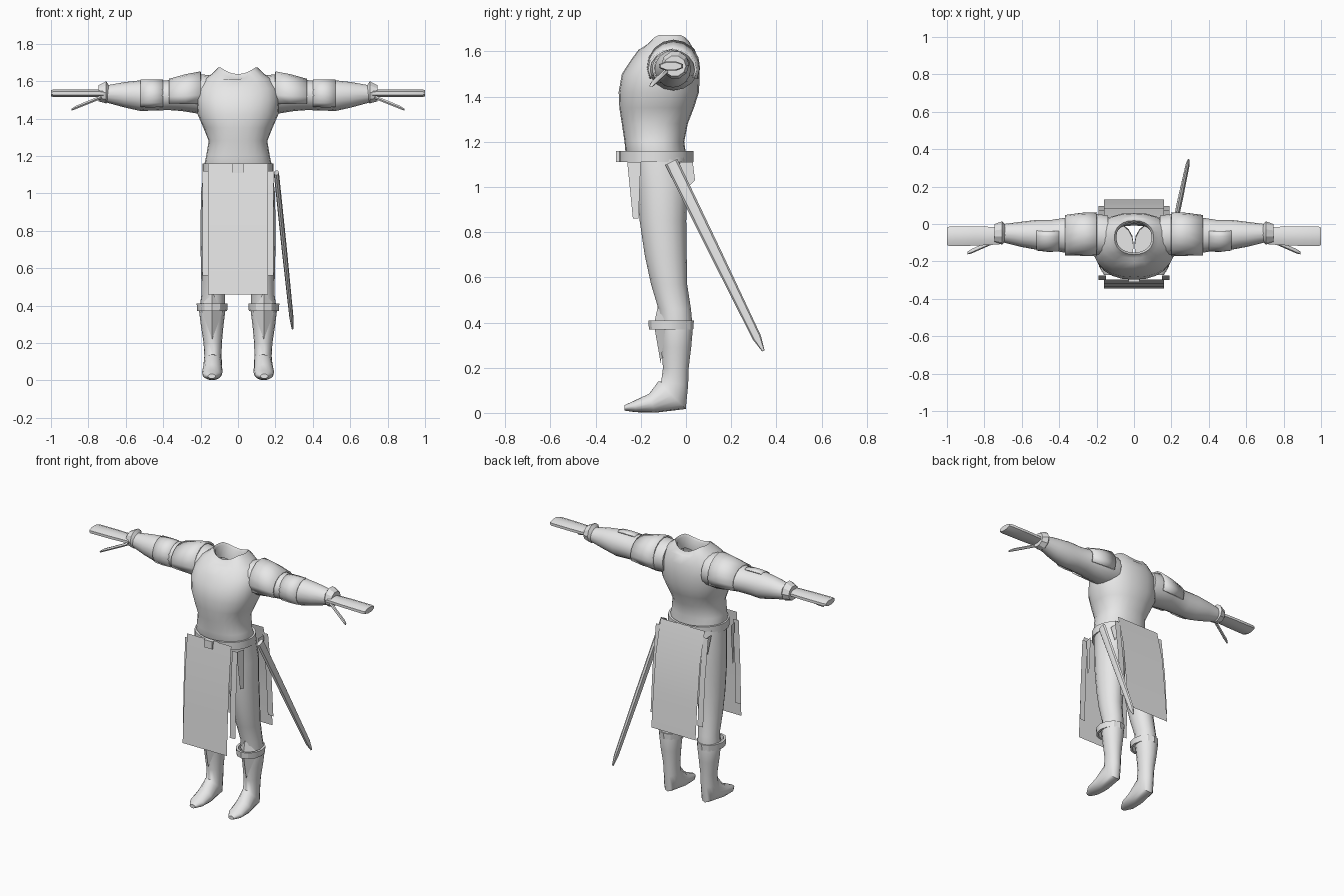
import bpy, bmesh, math
from mathutils import Vector

if "Cube" in bpy.data.objects:
    bpy.data.objects.remove(bpy.data.objects["Cube"])

grey = bpy.data.materials.new("light grey")
grey.diffuse_color = (0.8, 0.8, 0.8, 1)
grey.use_nodes = True
grey.node_tree.nodes["Principled BSDF"].inputs["Base Color"].default_value = grey.diffuse_color


def finish(name, bm, angle=40, thick=0.0):
    bmesh.ops.recalc_face_normals(bm, faces=bm.faces)
    me = bpy.data.meshes.new(name)
    bm.to_mesh(me)
    bm.free()
    me.materials.append(grey)
    ob = bpy.data.objects.new(name, me)
    bpy.context.collection.objects.link(ob)
    bpy.ops.object.select_all(action='DESELECT')
    bpy.context.view_layer.objects.active = ob
    ob.select_set(True)
    if thick:
        ob.modifiers.new("thickness", 'SOLIDIFY').thickness = thick
    bpy.ops.object.shade_smooth_by_angle(angle=math.radians(angle))
    return ob


def skin(name, rings, closed=True, caps=(True, True), angle=40, thick=0.0):
    """Bridge a list of point rings into one surface."""
    bm = bmesh.new()
    rows = [[bm.verts.new(p) for p in r] for r in rings]
    n = len(rows[0])
    for a, b in zip(rows, rows[1:]):
        for i in range(n if closed else n - 1):
            j = (i + 1) % n
            bm.faces.new((a[i], a[j], b[j], b[i]))
    for use, row in zip(caps, (rows[0], rows[-1])):
        if use and closed:
            bm.faces.new(row)
    return finish(name, bm, angle, thick)


def ring(c, u, v, n=16, power=1.0, start=0, sweep=360):
    """Rounded cross-section around c with half axes u and v."""
    c, u, v = Vector(c), Vector(u), Vector(v)
    count = n if sweep == 360 else n + 1
    out = []
    for i in range(count):
        t = math.radians(start + sweep * i / n)
        cs, sn = math.cos(t), math.sin(t)
        out.append(c + u * math.copysign(abs(cs) ** power, cs)
                   + v * math.copysign(abs(sn) ** power, sn))
    return out


def flat_ring(x, y, z, rx, ry, n=20, power=1.0):
    return ring((x, y, z), (rx, 0, 0), (0, ry, 0), n, power)


def arm_ring(s, x, y, z, ry, rz, **kw):
    return ring((s * x, y, z), (0, ry, 0), (0, 0, rz), **kw)


def band(name, x, y, z0, z1, rx, ry, t=0.015, flare=0.0, n=16):
    """Hollow band around a limb or the waist."""
    r = [flat_ring(x, y, z, rx + d, ry + d, n) for z, d in
         ((z0, -t), (z0, 0), (z1, flare), (z1, flare - t), (z0, -t))]
    return skin(name, r, caps=(False, False), angle=30)


def sheet(name, profile, x0, x1):
    """Hanging cloth: a side profile stretched across x."""
    return skin(name, [[(x, y, z) for y, z in profile] for x in (x0, x1)],
                closed=False)


def plate(name, faces):
    bm = bmesh.new()
    for f in faces:
        bm.faces.new([bm.verts.new(p) for p in f])
    bmesh.ops.remove_doubles(bm, verts=bm.verts, dist=1e-4)
    return finish(name, bm, 20)


# Torso with an open, dipped neck hole
torso = [(1.06, -.115, .165, .115), (1.14, -.133, .183, .134), (1.2, -.14, .17, .132),
         (1.28, -.138, .157, .146), (1.35, -.13, .185, .165), (1.42, -.12, .215, .178),
         (1.5, -.112, .222, .172), (1.56, -.095, .215, .15), (1.61, -.085, .18, .123),
         (1.645, -.075, .132, .107), (1.672, -.072, .105, .09), (1.66, -.072, .094, .08),
         (1.58, -.08, .10, .08)]
rings = [flat_ring(0, y, z, rx, ry, 24, .88) for z, y, rx, ry in torso]
for r in rings[-4:]:
    for p in r:
        p.z -= .035 * max(0, 1 - (abs(p.x) / .09) ** 2)
skin("torso", rings, caps=(False, False), angle=55)

# Belt and buckle
band("belt", 0, -.132, 1.11, 1.16, .19, .165, n=24)
skin("buckle", [[(sx * .03, y, z) for sx, z in ((-1, 1.11), (1, 1.11), (1, 1.16), (-1, 1.16))]
                for y in (-.29, -.31)], angle=20)

# Long cloth panels, front and back, with narrower side strips behind
front = [(-.297, 1.16), (-.318, .95), (-.333, .7), (-.345, .46)]
back = [(.035, 1.16), (.085, .95), (.112, .7), (.13, .48)]
sheet("front_cloth", front, -.16, .16)
sheet("back_cloth", back, -.16, .16)

for s, side in ((1, "left"), (-1, "right")):
    # Side strips
    sheet("front_strip_" + side, [(-.275, 1.12), (-.29, .85), (-.3, .56)], s * .15, s * .19)
    sheet("back_strip_" + side, [(.04, 1.12), (.075, .85), (.095, .56)], s * .15, s * .19)
    plate("hip_flap_" + side, [[(s * .17, -.26, 1.11), (s * .185, -.2, 1.11),
                               (s * .19, -.21, .86), (s * .18, -.235, .86)]])
    plate("rear_hip_flap_" + side, [[(s * .165, -.03, 1.11), (s * .165, .03, 1.11),
                                    (s * .165, .04, 1.03), (s * .165, .01, 1.0)]])

    # Leg down to the foot; each ring is x, y, z, width, depth, tilt
    leg = [(.092, -.12, 1.13, .09, .12, 0), (.1, -.105, 1.0, .098, .112, 0),
           (.11, -.102, .85, .09, .103, 0), (.12, -.09, .7, .08, .093, 0),
           (.127, -.075, .57, .07, .08, 0), (.132, -.05, .46, .063, .072, 0),
           (.138, -.042, .37, .07, .072, 0), (.138, -.043, .29, .06, .066, 0),
           (.135, -.045, .2, .049, .057, 0), (.134, -.05, .13, .046, .06, 8),
           (.135, -.062, .078, .05, .086, 45), (.138, -.15, .043, .055, .044, 74),
           (.14, -.225, .029, .048, .026, 84), (.14, -.272, .022, .02, .012, 90)]
    rings = []
    for x, y, z, rx, ry, tilt in leg:
        t = math.radians(tilt)
        rings.append(ring((s * x, y, z), (rx, 0, 0),
                          (0, ry * math.cos(t), -ry * math.sin(t))))
    skin("leg_" + side, rings, angle=50)

    # Boot cuff, knee points and shin guard
    band("boot_cuff_" + side, s * .138, -.066, .37, .41, .08, .098, flare=.003, n=12)
    cx = s * .138
    tip, mid = (cx, -.112, .22), (cx, -.14, .38)
    a, b = (cx - .06, -.09, .38), (cx + .06, -.09, .38)
    plate("shin_guard_" + side, [[a, tip, mid], [mid, tip, b]])
    plate("knee_guard_" + side, [[(cx - .06, -.09, .4), (cx, -.14, .4), (cx, -.125, .47)],
                                 [(cx, -.14, .4), (cx + .06, -.09, .4), (cx, -.125, .47)]])

    # Arm
    arm = [(.14, -.065, 1.53, .11, .1), (.22, -.055, 1.533, .112, .106),
           (.3, -.058, 1.527, .103, .087), (.37, -.06, 1.525, .093, .08),
           (.44, -.06, 1.522, .082, .079), (.52, -.058, 1.522, .08, .082),
           (.61, -.055, 1.527, .066, .067), (.72, -.048, 1.532, .045, .042)]
    skin("arm_" + side, [arm_ring(s, *q) for q in arm], angle=50)

    # Shoulder and elbow plates wrap over the top of the arm
    pad = [(.2, -.055, 1.53, .118, .122), (.28, -.055, 1.525, .115, .112),
           (.37, -.06, 1.52, .108, .092)]
    skin("shoulder_plate_" + side,
         [arm_ring(s, *q, n=10, start=-25, sweep=230) for q in pad],
         closed=False, angle=35, thick=.01)
    elbow = [(.4, -.06, 1.522, .088, .086), (.46, -.06, 1.522, .09, .088),
             (.52, -.058, 1.522, .085, .087)]
    skin("elbow_plate_" + side,
         [arm_ring(s, *q, n=8, start=75, sweep=150) for q in elbow],
         closed=False, angle=35, thick=.008)

    # Flared wrist cuff
    cuff = [(.69, -.048, 1.535, .046, .044), (.705, -.048, 1.54, .062, .062),
            (.745, -.05, 1.535, .05, .046), (.745, -.05, 1.535, .035, .03)]
    skin("wrist_cuff_" + side, [arm_ring(s, *q, n=10) for q in cuff], angle=30)

    # Flat hand and thumb
    hand = [(.72, -.063, 1.535, .05, .021), (.85, -.064, 1.535, .056, .022),
            (.985, -.066, 1.535, .057, .022), (1.0, -.066, 1.535, .05, .018)]
    skin("hand_" + side, [arm_ring(s, *q, n=8, start=22.5) for q in hand], angle=50)
    thumb = [(.73, -.085, 1.515, .012, .011), (.87, -.146, 1.458, .012, .01),
             (.89, -.155, 1.447, .007, .006)]
    skin("thumb_" + side, [arm_ring(s, *q, n=6) for q in thumb], angle=50)

# Scabbard hanging at the hip, slanting backward
top, end = Vector((.205, -.065, 1.11)), Vector((.292, .342, .275))
axis = (end - top).normalized()
wide = axis.cross(Vector((1, 0, 0))).normalized()
thin = axis.cross(wide).normalized()
skin("scabbard", [ring(top.lerp(end, f), wide * w, thin * t, 8)
                  for f, w, t in ((0, .03, .014), (.5, .026, .014), (.93, .02, .011), (1, .006, .005))],
     angle=35)
